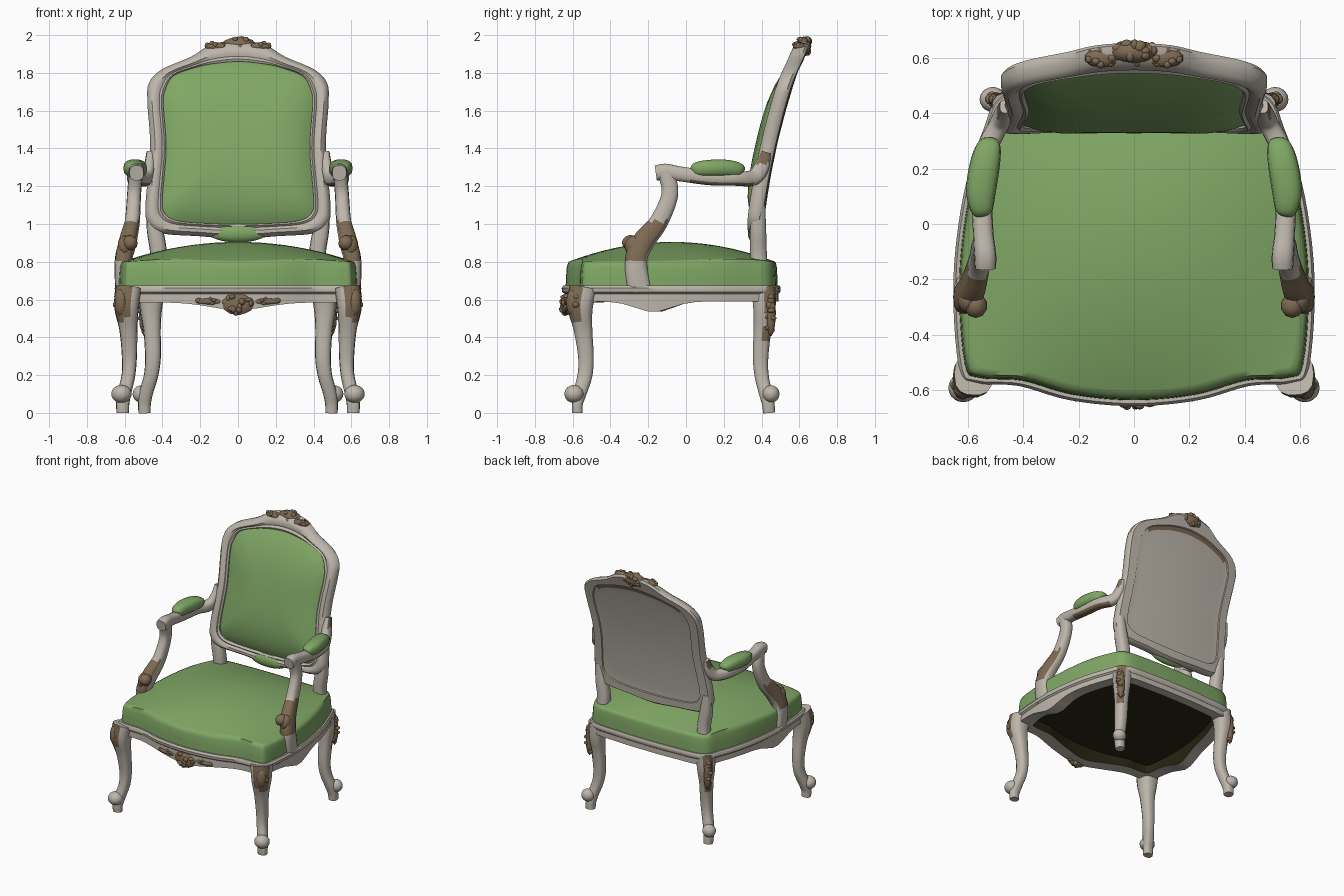
import bpy, bmesh, math, random
from mathutils import Vector, Matrix

random.seed(4)
if "Cube" in bpy.data.objects:
    bpy.data.objects.remove(bpy.data.objects["Cube"])


def material(name, colour):
    mat = bpy.data.materials.new(name)
    mat.use_nodes = True
    mat.diffuse_color = (*colour, 1)
    shader = mat.node_tree.nodes["Principled BSDF"]
    shader.inputs["Base Color"].default_value = (*colour, 1)
    shader.inputs["Roughness"].default_value = .8
    return mat


CREAM = material("aged cream paint", (.51, .47, .41))
GREEN = material("green upholstery", (.215, .385, .13))
BROWN = material("worn brown wood", (.21, .145, .085))
DARK = material("dark underside", (.02, .018, .006))


def finish(name, bm, mats, mirror=False, paint=None, angle=40):
    """Turn a bmesh into a shaded object, optionally painted by a face rule."""
    bmesh.ops.recalc_face_normals(bm, faces=bm.faces)
    if paint:
        for face in bm.faces:
            face.material_index = int(paint(face.calc_center_median(), face.normal))
    mesh = bpy.data.meshes.new(name)
    bm.to_mesh(mesh)
    bm.free()
    obj = bpy.data.objects.new(name, mesh)
    bpy.context.collection.objects.link(obj)
    for mat in mats:
        mesh.materials.append(mat)
    bpy.ops.object.select_all(action="DESELECT")
    obj.select_set(True)
    bpy.context.view_layer.objects.active = obj
    bpy.ops.object.shade_smooth_by_angle(angle=math.radians(angle))
    if mirror:
        obj.modifiers.new("other side", "MIRROR")
    return obj


def loft(name, rings, mats, closed=False, **options):
    """Skin a series of matching loops, either as a closed ring or with caps."""
    bm = bmesh.new()
    loops = [[bm.verts.new(p) for p in ring] for ring in rings]
    count = len(loops[0])
    pairs = list(zip(loops, loops[1:]))
    if closed:
        pairs.append((loops[-1], loops[0]))
    else:
        bm.faces.new(loops[0])
        bm.faces.new(loops[-1])
    for a, b in pairs:
        for i in range(count):
            j = (i + 1) % count
            bm.faces.new((a[i], a[j], b[j], b[i]))
    return finish(name, bm, mats, **options)


def smooth(points, steps, closed=False):
    """Catmull-Rom interpolation of tuples of any length."""
    n, result = len(points), []
    for i in range(n if closed else n - 1):
        ids = [i - 1, i, i + 1, i + 2]
        ids = [k % n if closed else min(max(k, 0), n - 1) for k in ids]
        a, b, c, d = (points[k] for k in ids)
        for s in range(steps):
            t = s / steps
            result.append(tuple(
                q + t / 2 * (r - p + t * (2*p - 5*q + 4*r - w + t * (3*q - p - 3*r + w)))
                for p, q, r, w in zip(a, b, c, d)))
    return result if closed else result + [points[-1]]


def symmetric(half, steps=5):
    """Closed outline from a half outline that starts and ends on the middle."""
    return smooth(half + [(-x, y) for x, y in half[-2:0:-1]], steps, True)


def sweep(name, path, mats, sides=14, **options):
    """Rounded-square section along a path of x, y, z, half width, half depth."""
    pts = smooth(path, 5)
    rings = []
    for i, (x, y, z, w, d) in enumerate(pts):
        before, after = pts[max(i - 1, 0)], pts[min(i + 1, len(pts) - 1)]
        along = (Vector(after[:3]) - Vector(before[:3])).normalized()
        u = (Vector((1, 0, 0)) - along * along.x).normalized()
        v = along.cross(u)
        ring = []
        for k in range(sides):
            c, s = (f(math.tau * k / sides) for f in (math.cos, math.sin))
            c, s = (math.copysign(abs(e) ** .75, e) for e in (c, s))
            ring.append(Vector((x, y, z)) + u * (w * c) + v * (d * s))
        rings.append(ring)
    return loft(name, rings, mats, mirror=True, **options)


def blobs(name, items, mat, mirror=False, detail=2):
    """Several ellipsoids, each a centre and three radii, as one object."""
    bm = bmesh.new()
    for centre, radii in items:
        place = Matrix.Translation(centre) @ Matrix.Diagonal((*radii, 1))
        bmesh.ops.create_icosphere(bm, subdivisions=detail, radius=1, matrix=place)
    return finish(name, bm, [mat], mirror)


def carving(name, centre, spread, count, size, mirror=False):
    """A solid carved boss with leaves and petals swelling out of it."""
    items = [(centre, spread)]
    for _ in range(count):
        way = Vector([random.gauss(0, 1) for _ in range(3)]).normalized()
        at = Vector(centre) + Vector([a * b * .8 for a, b in zip(way, spread)])
        items.append((at, [size * random.uniform(.7, 1.3) for _ in range(3)]))
    blobs(name, items, BROWN, mirror)


# Seat: one bowed outline shared by cushion, rail and lining
seat = symmetric([(0, -.63), (.22, -.61), (.4, -.56), (.55, -.55), (.605, -.5),
                  (.625, -.2), (.59, .1), (.52, .33), (.45, .45), (.22, .475), (0, .48)])


def seat_ring(scale, height):
    return [(x * scale, y * scale, height) for x, y in seat]


def dome_ring(scale):
    ring = []
    for x, y, z in seat_ring(scale, .795):
        across, along = 1 - (x / .63) ** 2, 1 - ((y + .075) / .56) ** 2
        ring.append((x, y, z + .11 * max(across, 0) * max(along, 0)))
    return ring


loft("seat_cushion", [seat_ring(1.012, .66), seat_ring(1.008, .72), seat_ring(1.002, .77),
                      seat_ring(.996, .785)]
     + [dome_ring(s) for s in (.985, .95, .88, .8, .7, .6, .5, .4, .3, .2, .1, .03)], [GREEN],
     angle=65)


def rail_bottom(x, y):
    if y < -.47:
        return .585 - .04 * math.exp(-(x / .2) ** 2)
    return .59 - .055 * math.exp(-((y + .17) / .13) ** 2)


def rail_low(scale):
    return [(x * scale, y * scale, rail_bottom(x, y)) for x, y in seat]


loft("seat_rail", [seat_ring(.87, .67), seat_ring(1.03, .675), seat_ring(1.045, .66),
                   seat_ring(1.04, .64), seat_ring(1.02, .63), seat_ring(1.02, .61),
                   rail_low(1.02), rail_low(.88)], [CREAM, DARK], closed=True,
     paint=lambda c, n: n.x * c.x + n.y * c.y < -.2)
loft("seat_lining", [seat_ring(.9, .645), seat_ring(.9, .655)], [DARK])

# Back: frame, pad and rear panel follow the same reclining, curved surface
outer = symmetric([(0, .92), (.2, .935), (.4, .95), (.475, 1.0), (.49, 1.1), (.465, 1.4),
                   (.48, 1.65), (.47, 1.75), (.4, 1.82), (.25, 1.885), (.14, 1.95), (0, 1.97)])
inner = symmetric([(0, 1.0), (.2, 1.005), (.33, 1.02), (.39, 1.06), (.4, 1.14), (.38, 1.4),
                   (.395, 1.63), (.385, 1.71), (.34, 1.785), (.22, 1.83), (.12, 1.85), (0, 1.86)])


def on_back(x, z, depth):
    h = z - 1
    return (x, .382 + .11 * h + .14 * h * h - .09 * x * x + depth, z)


def frame_ring(t, depth):
    return [on_back(a + (c - a) * t, b + (d - b) * t, depth)
            for (a, b), (c, d) in zip(inner, outer)]


def panel_ring(scale, depth):
    return [on_back(x * scale, 1.43 + (z - 1.43) * scale, depth) for x, z in inner]


loft("back_frame", [frame_ring(*p) for p in (
    (0, .02), (0, -.03), (.12, -.04), (.25, -.03), (.45, -.042), (.7, -.04), (.88, -.025),
    (1, 0), (1, .025), (.85, .04), (.1, .04))], [CREAM], closed=True)
loft("back_pad", [panel_ring(1.02, .01)] + [panel_ring(s, -.02 - .065 * (1 - s ** 4))
     for s in (1, .97, .92, .85, .7, .5, .3, .1)], [GREEN])
loft("rear_panel", [panel_ring(s, d) for s, d in (
    (.9, .015), (1.02, .015), (1.02, .032), (.95, .03), (.88, .03), (.7, .03), (.4, .03),
    (.1, .03))], [CREAM, BROWN],
     paint=lambda c, n: c.z > 1.838 - .6 * c.x ** 2 and n.y > .3)
blobs("back_lower_tuft", [((0, .362, .95), (.15, .035, .048))], GREEN, detail=3)
sweep("back_post", [(.44, .4, .6, .05, .045), (.42, .385, .82, .045, .045),
                    (.44, .382, .97, .043, .043), (.455, .385, 1.1, .03, .035)], [CREAM])

# Arms: rail worn beneath, raked support with worn front, scrolls and pad
sweep("arm_rail", [(.465, .425, 1.38, .02, .025), (.47, .4, 1.3, .03, .04),
                   (.49, .355, 1.245, .035, .042), (.535, .26, 1.24, .038, .038),
                   (.55, .12, 1.245, .038, .04), (.545, -.03, 1.265, .037, .04),
                   (.538, -.11, 1.275, .04, .045), (.537, -.16, 1.27, .038, .04)],
      [CREAM, BROWN], paint=lambda c, n: .02 < c.y < .35 and n.z < -.5 or c.z > 1.32 and n.x > .5)
sweep("arm_support", [(.54, -.11, 1.28, .038, .045), (.55, -.085, 1.16, .037, .045),
                      (.56, -.145, 1.01, .04, .05), (.585, -.23, .9, .047, .06),
                      (.608, -.265, .8, .045, .06), (.615, -.245, .64, .035, .065)],
      [CREAM, BROWN],
      paint=lambda c, n: .81 < c.z < 1.02 and (n.y < -.25 or n.x > .8))
blobs("arm_support_scroll", [((.572, -.295, .9), (.042, .045, .042)),
                             ((.6, -.275, .88), (.038, .05, .06))], BROWN, True)
sweep("arm_pad", [(.52, .3, 1.275, .02, .012), (.523, .285, 1.285, .042, .035),
                  (.538, .22, 1.295, .054, .045), (.553, .12, 1.295, .054, .045),
                  (.55, .05, 1.29, .04, .035), (.548, .035, 1.285, .02, .012)], [GREEN])


# Cabriole legs with worn knees and scrolled feet
sweep("front_leg", [(.58, -.545, .66, .07, .075), (.59, -.56, .56, .065, .068),
                    (.58, -.545, .44, .048, .05), (.575, -.53, .3, .04, .042),
                    (.58, -.535, .2, .036, .04), (.6, -.56, .11, .036, .036),
                    (.61, -.575, .05, .035, .03), (.61, -.575, 0, .033, .028)],
      [CREAM, BROWN], paint=lambda c, n: c.z > .49 and n.x - n.y > .95)
sweep("back_leg", [(.45, .41, .66, .065, .065), (.46, .415, .55, .058, .06),
                   (.455, .405, .44, .046, .048), (.45, .395, .3, .042, .042),
                   (.46, .4, .2, .038, .038), (.485, .42, .11, .036, .036),
                   (.495, .435, .05, .034, .034), (.495, .44, 0, .032, .032)],
      [CREAM, BROWN], paint=lambda c, n: c.z > .38 and n.x + n.y > 1.1)
blobs("foot_scrolls", [((.617, -.592, .1), (.054, .052, .048)),
                       ((.51, .45, .1), (.048, .045, .046))], CREAM, True, 3)

# Carved ornament
carving("crest_carving", (0, .622, 1.942), (.09, .042, .05), 22, .018)
carving("crest_leaves", (.115, .6, 1.94), (.065, .035, .022), 9, .013, True)
carving("apron_carving", (0, -.637, .575), (.085, .022, .058), 22, .018)
carving("apron_leaves", (.15, -.632, .59), (.08, .012, .016), 7, .012, True)
carving("front_knee_carving", (.618, -.597, .585), (.036, .038, .08), 12, .017, True)
carving("back_knee_carving", (.497, .45, .53), (.028, .026, .125), 12, .016, True)
